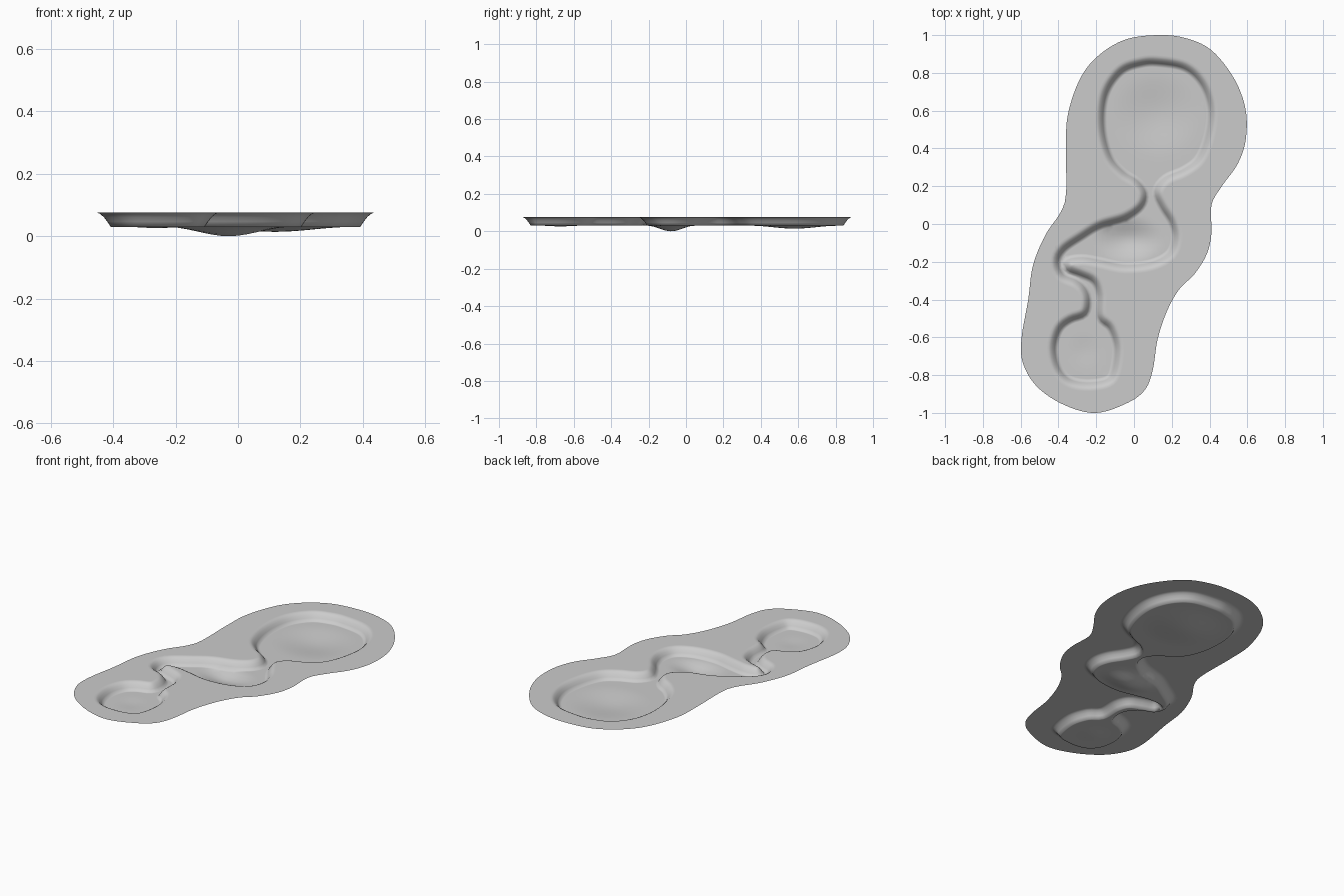
import bpy, math
from mathutils import Vector
from mathutils.geometry import delaunay_2d_cdt

if "Cube" in bpy.data.objects:
    bpy.data.objects.remove(bpy.data.objects["Cube"])

# Outer edge of the sheet (clockwise, x y pairs)
EDGE = [.12, 1, .27, .985, .41, .92, .53, .77, .59, .61, .592, .45, .55, .32, .465, .20,
        .41, .10, .41, -.05, .385, -.16, .32, -.265, .24, -.345, .175, -.46, .125, -.61,
        .10, -.77, .06, -.875, -.03, -.945, -.2, -1, -.365, -.96, -.51, -.865, -.587, -.74,
        -.596, -.61, -.56, -.4, -.535, -.22, -.47, -.06, -.39, .06, -.36, .16, -.36, .40,
        -.35, .58, -.285, .77, -.19, .89, -.05, .975]
# Bank line of the three pools and the streams joining them
BANK = [.12, .862, .27, .835, .365, .75, .412, .62, .40, .475, .35, .345, .27, .28, .17, .235,
        .125, .17, .155, .095, .205, .015, .225, -.07, .195, -.16, .095, -.215, -.05, -.23,
        -.18, -.205, -.27, -.19, -.345, -.20, -.345, -.235, -.28, -.26, -.21, -.295,
        -.178, -.37, -.175, -.49, -.12, -.545, -.085, -.65, -.10, -.78, -.14, -.835,
        -.25, -.852, -.35, -.83, -.41, -.76, -.43, -.65, -.40, -.55, -.34, -.50, -.265, -.47,
        -.25, -.40, -.27, -.345, -.31, -.31, -.385, -.275, -.413, -.20, -.38, -.13, -.28, -.06,
        -.18, 0, -.05, .04, .03, .095, .05, .16, .01, .22, -.06, .265, -.13, .345, -.17, .48,
        -.172, .62, -.14, .73, -.065, .82, .03, .855]


def smooth_loop(flat, step):
    """Closed smooth curve through the points, sampled about every step."""
    p = [Vector(flat[i:i + 2]) for i in range(0, len(flat), 2)]
    out, n = [], len(p)
    for i in range(n):
        a, b, c, d = p[i - 1], p[i], p[(i + 1) % n], p[(i + 2) % n]
        k = max(2, round((c - b).length / step))
        for j in range(k):
            t = j / k
            out.append(0.5 * (2 * b + (c - a) * t + (2 * a - 5 * b + 4 * c - d) * t * t
                              + (3 * b - a - 3 * c + d) * t ** 3))
    return out


def signed_distance(x, y, loop):
    """Distance to a closed loop, negative inside."""
    best, inside = 9.0, False
    ax, ay = loop[-1]
    for bx, by in loop:
        dx, dy = bx - ax, by - ay
        t = min(1, max(0, ((x - ax) * dx + (y - ay) * dy) / (dx * dx + dy * dy)))
        best = min(best, (x - ax - t * dx) ** 2 + (y - ay - t * dy) ** 2)
        if (ay > y) != (by > y) and x < ax + (y - ay) / dy * dx:
            inside = not inside
        ax, ay = bx, by
    return -math.sqrt(best) if inside else math.sqrt(best)


edge = smooth_loop(EDGE, 0.03)
bank = smooth_loop(BANK, 0.018)
edge_xy = [tuple(v) for v in edge]
bank_xy = [tuple(v) for v in bank]

WALL = 0.022                      # half width of the sloping bank
RIM, FLOOR = 0.076, 0.03
# Pool dips: centre x, y, radius x, y, depth
DIPS = [(.12, .58, .25, .23, .016), (-.03, -.08, .20, .125, .03), (-.26, -.67, .10, .10, .004)]


def height(x, y):
    d = signed_distance(x, y, bank_xy)
    t = min(1, max(0, (d + WALL) / (2 * WALL)))
    z = FLOOR + (RIM - FLOOR) * (1 - (1 - t) ** 1.6)
    if d < -WALL:
        for cx, cy, rx, ry, depth in DIPS:
            r = math.hypot((x - cx) / rx, (y - cy) / ry)
            if r < 1:
                s = 1 - r
                z -= depth * s * s * (3 - 2 * s)
    return z


# Sample points: outer edge, rows following the bank, then a regular grid
pts = list(edge)
n = len(bank)
for off in (-.033, -.022, -.011, 0, .011, .022, .033):
    for i in range(n):
        tan = (bank[(i + 1) % n] - bank[i - 1]).normalized()
        q = bank[i] + Vector((-tan.y, tan.x)) * off
        # drop samples that fold over in tight bends
        if abs(abs(signed_distance(q.x, q.y, bank_xy)) - abs(off)) < 0.003:
            pts.append(q)
G = 0.028
for i in range(-22, 23):
    for j in range(-37, 38):
        x, y = i * G, j * G
        if signed_distance(x, y, edge_xy) < -0.015 and abs(signed_distance(x, y, bank_xy)) > 0.042:
            pts.append(Vector((x, y)))

loop = list(range(len(edge)))
co, _, faces, *_ = delaunay_2d_cdt(pts, [], [loop[::-1]], 1, 1e-5)

# Pond liner: one thin open sheet
verts = [(v.x, v.y, height(v.x, v.y)) for v in co]
low = min(v[2] for v in verts)
verts = [(x, y, z - low) for x, y, z in verts]
up = []
for f in faces:
    a, b, c = (co[k] for k in f[:3])
    up.append(list(f) if (b - a).cross(c - a) > 0 else list(f)[::-1])
mesh = bpy.data.meshes.new("pond_liner")
mesh.from_pydata(verts, [], up)
mesh.update()
grey = bpy.data.materials.new("light grey")
grey.diffuse_color = (0.6, 0.6, 0.6, 1)
grey.use_nodes = True
grey.node_tree.nodes["Principled BSDF"].inputs["Base Color"].default_value = grey.diffuse_color
mesh.materials.append(grey)
mesh.polygons.foreach_set("use_smooth", [True] * len(mesh.polygons))
obj = bpy.data.objects.new("pond_liner", mesh)
bpy.context.collection.objects.link(obj)
